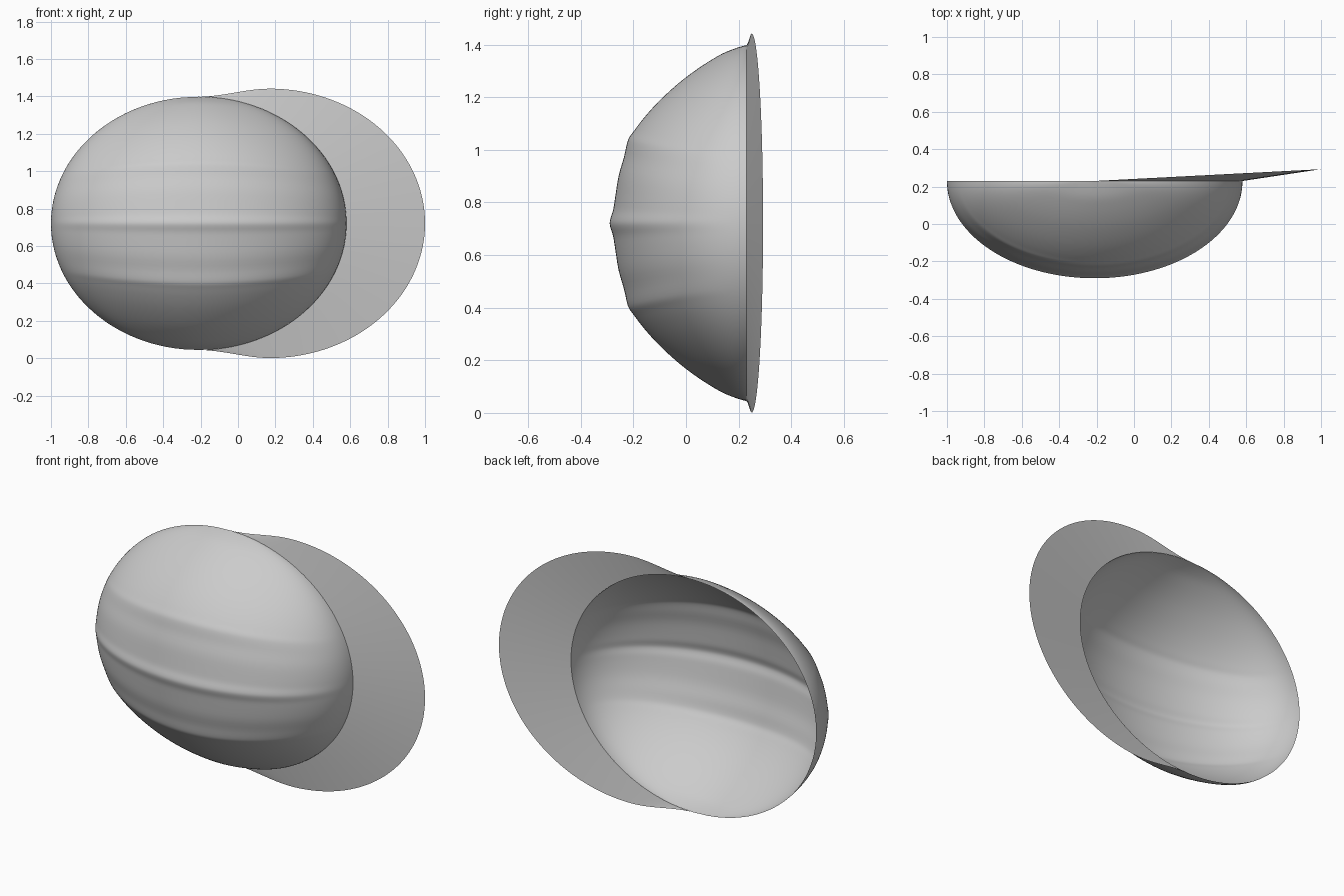
import bpy
from math import sin, cos, pi, sqrt

if "Cube" in bpy.data.objects:
    bpy.data.objects.remove(bpy.data.objects["Cube"])

CX, CZ, RIM_Y = -0.21, 0.7215, 0.23   # centre of the dome opening
RX, RZ = 0.79, 0.677                  # radii of the opening

# Half profile of the ribbed dome: (distance from mid height, y)
PROFILE = [(0, -.29), (.018, -.287), (.05, -.277), (.10, -.269), (.18, -.256),
           (.25, -.236), (.30, -.225), (.325, -.216), (.35, -.198), (.39, -.168),
           (.44, -.125), (.49, -.075), (.54, -.018), (.58, .035), (.615, .088),
           (.645, .14), (.665, .19), (.677, .23)]


def smooth_path(pts, n):
    """Catmull-Rom samples through a list of 2D points."""
    p = [(-pts[1][0], pts[1][1])] + pts + [pts[-1]]
    out = []
    for i in range(1, len(p) - 2):
        for k in range(n):
            t = k / n
            out.append(tuple(0.5 * (2 * b + (c - a) * t + (2*a - 5*b + 4*c - d) * t*t
                                    + (3*b - a - 3*c + d) * t**3)
                             for a, b, c, d in zip(*p[i - 1:i + 3])))
    return out + [pts[-1]]


def grid_object(name, rows):
    """Skin a grid of points as a smooth sheet."""
    n = len(rows[0])
    faces = [(i*n + j, i*n + j + 1, (i+1)*n + j + 1, (i+1)*n + j)
             for i in range(len(rows) - 1) for j in range(n - 1)]
    mesh = bpy.data.meshes.new(name)
    mesh.from_pydata([v for r in rows for v in r], [], faces)
    mesh.validate()
    mesh.shade_smooth()
    obj = bpy.data.objects.new(name, mesh)
    bpy.context.collection.objects.link(obj)
    return obj


# Dome: mirrored profile swept side to side, ribs converging towards the ends
half = smooth_path(PROFILE, 3)
full = [(-h, y) for h, y in reversed(half[1:])] + half
dome = []
for h, y in full:
    u = h / RZ
    row = []
    for j in range(97):
        a = pi * j / 96
        w = u * (1 - 0.25 * cos(a)**2 * (1 - u*u))
        x = CX + RX * sqrt(max(0, 1 - w*w)) * cos(a)
        row.append((x, RIM_Y - (RIM_Y - y) * sin(a), CZ + RZ * w))
    dome.append(row)
grid_object("cap_dome", dome)


# Brim: ruled sheet from the right half of the rim to a wider, tilted edge
def brim_edge(s):
    """Outer edge, s from -1 (bottom) to 1 (top)."""
    k = abs(s)
    sign = 1 if s > 0 else -1
    if k < 0.8:
        a = k / 0.8 * pi / 2
        x, h = 0.17 + 0.83 * cos(a), 0.72 * sin(a)
    else:
        t = (1 - k) / 0.2
        x, h = CX + 0.38 * t, RZ + 0.043 * t * t * (3 - 2 * t)
    return x, RIM_Y + 0.063 * (x - CX) / (1 - CX), CZ + sign * h


brim = []
for i in range(121):
    s = -1 + i / 60
    a = s * pi / 2
    inner = (CX + RX * cos(a), RIM_Y, CZ + RZ * sin(a))
    outer = brim_edge(s)
    brim.append([tuple(p + (q - p) * k / 6 for p, q in zip(inner, outer))
                 for k in range(7)])
grid_object("cap_brim", brim)
